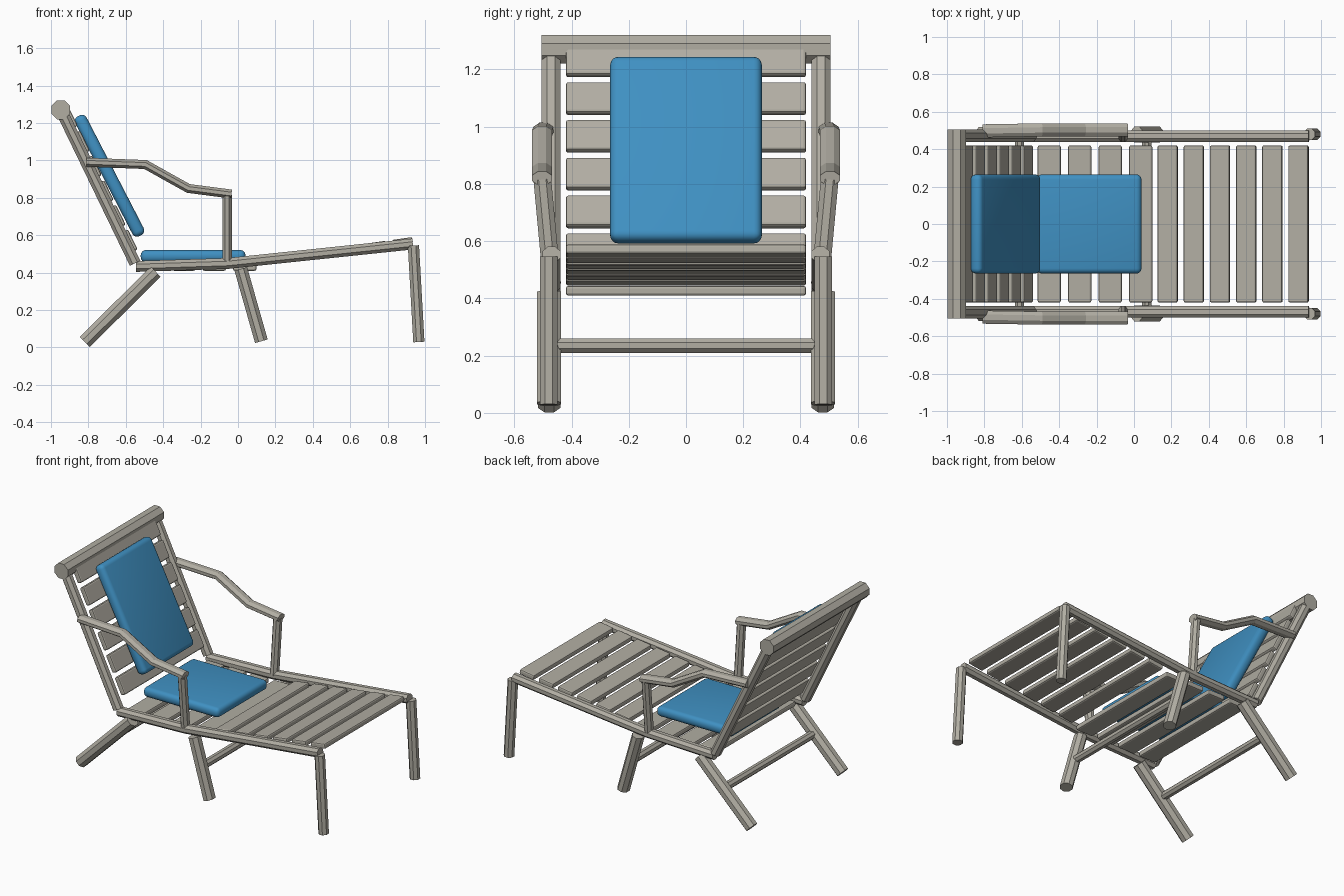
import bpy, bmesh, math
from mathutils import Vector, Matrix

cube = bpy.data.objects.get("Cube")
if cube:
    bpy.data.objects.remove(cube, do_unlink=True)


def material(name, rgb):
    m = bpy.data.materials.new(name)
    m.use_nodes = True
    m.diffuse_color = (*rgb, 1)
    m.node_tree.nodes["Principled BSDF"].inputs["Base Color"].default_value = (*rgb, 1)
    return m


WOOD = material("weathered wood", (0.44, 0.42, 0.365))
BLUE = material("blue fabric", (0.05, 0.28, 0.54))


def add_object(name, bm, mat):
    bmesh.ops.recalc_face_normals(bm, faces=bm.faces)
    me = bpy.data.meshes.new(name)
    bm.to_mesh(me)
    bm.free()
    me.materials.append(mat)
    ob = bpy.data.objects.new(name, me)
    bpy.context.collection.objects.link(ob)
    return ob


def pole(name, points, half_side, half_up, side=(0, 1, 0)):
    """Eight-sided pole swept through points with mitred joints."""
    pts = [Vector(p) for p in points]
    dirs = [(b - a).normalized() for a, b in zip(pts, pts[1:])]
    bm = bmesh.new()
    rings = []
    for i, p in enumerate(pts):
        d0, d1 = dirs[max(i - 1, 0)], dirs[min(i, len(dirs) - 1)]
        t = (d0 + d1).normalized()
        s = Vector(side)
        s = (s - t * s.dot(t)).normalized()
        n = t.cross(s) / t.dot(d1)
        ring = []
        for k in range(8):
            a = math.pi * (k + 0.5) / 4
            c = math.cos(math.pi / 8)
            ring.append(bm.verts.new(p + s * (half_side * math.cos(a) / c)
                                     + n * (half_up * math.sin(a) / c)))
        rings.append(ring)
    for r0, r1 in zip(rings, rings[1:]):
        for k in range(8):
            j = (k + 1) % 8
            bm.faces.new((r0[k], r0[j], r1[j], r1[k]))
    bm.faces.new(rings[0])
    bm.faces.new(rings[-1])
    return add_object(name, bm, WOOD)


def board(name, centre, size, tilt, mat, bevel, segments):
    """Bevelled box; tilt is the rise of its length axis above x."""
    bm = bmesh.new()
    bmesh.ops.create_cube(bm, size=1, matrix=Matrix.Diagonal((*size, 1)))
    bmesh.ops.bevel(bm, geom=bm.edges[:], offset=bevel, segments=segments,
                    profile=0.5, affect='EDGES')
    bm.transform(Matrix.Translation(centre) @ Matrix.Rotation(-tilt, 4, 'Y'))
    return add_object(name, bm, mat)


# Side frames, legs and armrests
for side, s in (("left", 1), ("right", -1)):
    def path(y, *xz):
        return [(x, s * y, z) for x, z in xz]

    pole(f"back_rail_{side}", path(0.472, (-0.935, 1.245), (-0.55, 0.45)), 0.033, 0.031)
    pole(f"seat_rail_{side}", path(0.47, (-0.545, 0.433), (-0.055, 0.449), (0.935, 0.553)),
         0.031, 0.029)
    pole(f"back_leg_{side}", path(0.478, (-0.82, 0.029), (-0.44, 0.405)), 0.04, 0.038)
    pole(f"middle_leg_{side}", path(0.478, (0.125, 0.033), (0.015, 0.42)), 0.042, 0.035)
    pole(f"front_leg_{side}", path(0.48, (0.967, 0.029), (0.938, 0.545)), 0.031, 0.03)
    pole(f"armrest_{side}",
         [(-0.81, s * 0.498, 0.99), (-0.495, s * 0.503, 0.978),
          (-0.265, s * 0.503, 0.85), (-0.035, s * 0.503, 0.82)], 0.035, 0.024)
    pole(f"arm_post_{side}",
         [(-0.058, s * 0.502, 0.815), (-0.058, s * 0.468, 0.45)], 0.031, 0.025)

# Crossbars
pole("top_bar", [(-0.948, -0.505, 1.27), (-0.948, 0.505, 1.27)], 0.05, 0.05, (1, 0, 0))
for name, x in (("back_leg_crossbar", -0.612), ("middle_leg_crossbar", 0.068)):
    pole(name, [(x, -0.45, 0.235), (x, 0.45, 0.235)], 0.025, 0.025, (1, 0, 0))

# Backrest slats, set on the front of the rails
lean = math.atan2(0.795, -0.385)
for i in range(6):
    z = 0.565 + i * 0.132
    x = -0.55 - (z - 0.45) * 0.385 / 0.795 + 0.028
    board(f"back_slat_{i + 1}", (x, 0, z + 0.005), (0.118, 0.84, 0.034), lean, WOOD, 0.009, 2)

# Level seat slats, then the rising leg-rest slats
for i in range(4):
    board(f"seat_slat_{i + 1}", (-0.453 + i * 0.163, 0, 0.427), (0.124, 0.84, 0.034),
          0.0, WOOD, 0.009, 2)
for i in range(6):
    board(f"leg_rest_slat_{i + 1}", (0.18 + i * 0.14, 0, 0.468 + i * 0.0195),
          (0.108, 0.84, 0.034), math.atan(0.139), WOOD, 0.009, 2)

# Cushions
for ob in (
    board("seat_cushion", (-0.24, 0, 0.488), (0.56, 0.53, 0.066), 0.0, BLUE, 0.028, 4),
    board("back_cushion", (-0.687, 0, 0.918), (0.72, 0.53, 0.068),
          math.atan2(0.889, -0.459), BLUE, 0.028, 4),
):
    bpy.ops.object.select_all(action='DESELECT')
    ob.select_set(True)
    bpy.context.view_layer.objects.active = ob
    bpy.ops.object.shade_smooth_by_angle(angle=math.radians(35))
